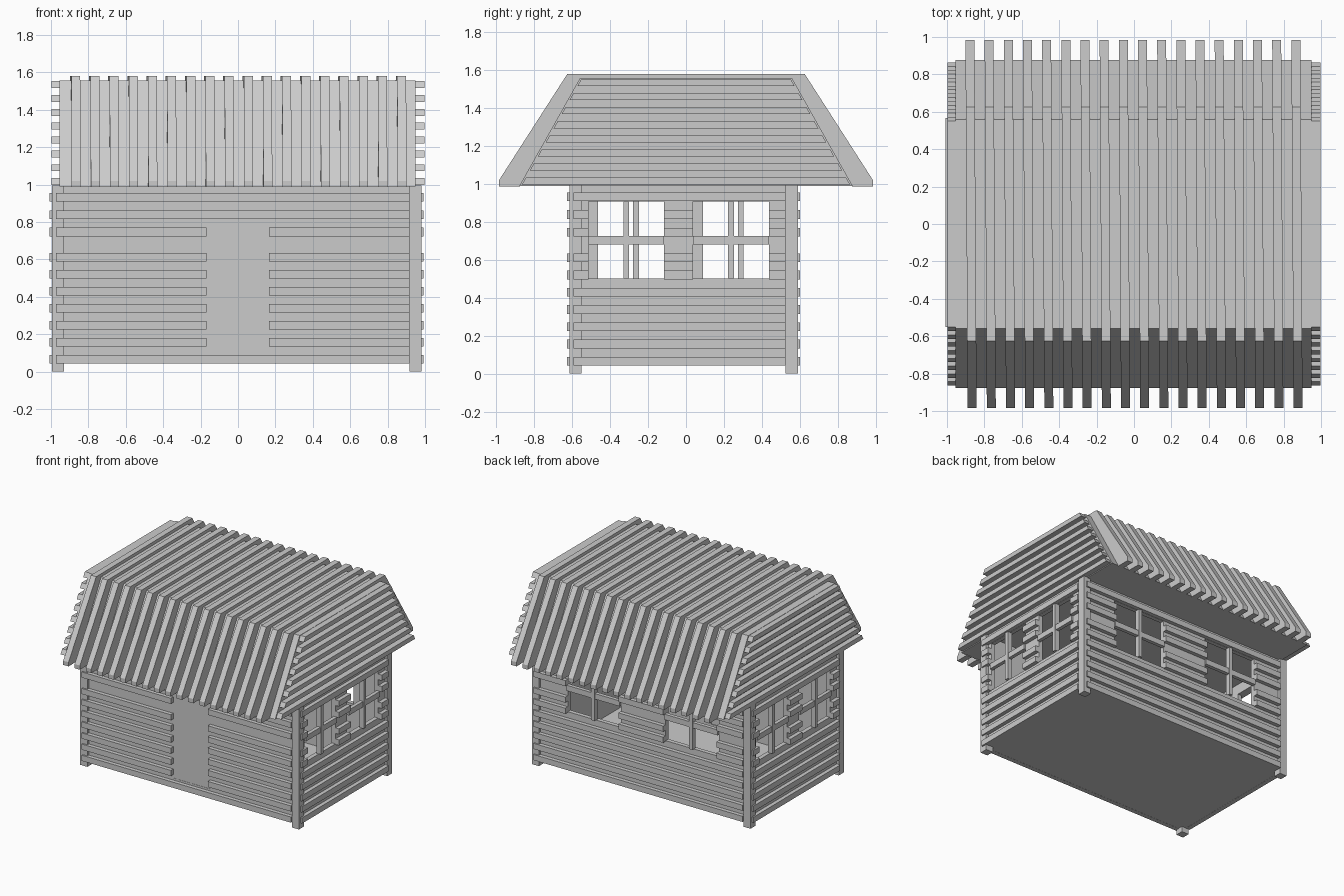
import bpy, bmesh, math
from mathutils import Matrix, Vector

if "Cube" in bpy.data.objects:
    bpy.data.objects.remove(bpy.data.objects["Cube"])

C = Vector((-0.007, -0.013, 0))      # centre of the house body
HX, HY = 0.988, 0.602                # half sizes to the outer post faces
POST = 0.064
WIN_Z = (0.503, 0.907)


def make(name, bm, mat=Matrix()):
    bmesh.ops.recalc_face_normals(bm, faces=bm.faces)
    me = bpy.data.meshes.new(name)
    bm.to_mesh(me)
    bm.free()
    ob = bpy.data.objects.new(name, me)
    bpy.context.collection.objects.link(ob)
    ob.matrix_world = mat
    return ob


def box(bm, x, y, z):
    lo = Vector((x[0], y[0], z[0]))
    hi = Vector((x[1], y[1], z[1]))
    m = Matrix.Translation((lo + hi) / 2) @ Matrix.Diagonal((*(hi - lo), 1))
    bmesh.ops.create_cube(bm, size=1, matrix=m)


def prism(bm, profile, x0, x1, skew=0.0):
    """Extrude a (y, z) profile along x; skew shifts x with y."""
    a = [bm.verts.new((x0 + skew * y, y, z)) for y, z in profile]
    b = [bm.verts.new((x1 + skew * y, y, z)) for y, z in profile]
    bm.faces.new(a)
    bm.faces.new(b[::-1])
    for i in range(len(a)):
        j = (i + 1) % len(a)
        bm.faces.new((a[i], b[i], b[j], a[j]))


def split(u0, u1, cuts):
    """Pieces of the span u0..u1 left after removing the cuts."""
    edges = [u0] + [e for c in sorted(cuts) for e in c] + [u1]
    return list(zip(edges[::2], edges[1::2]))


PLANK_Z = [0.066 + 0.0909 * i for i in range(7)] + [0.746, 0.839, 0.932]


def wall(side, angle, half, face, openings):
    """Wall facing -y locally, turned into place. openings: (u0, u1, z0, z1)."""
    mat = Matrix.Translation(C) @ Matrix.Rotation(angle, 4, 'Z')
    end = half - POST
    # recessed backing panel with openings
    bm = bmesh.new()
    y = (-face + 0.02, -face + 0.055)
    for p in split(-end, end, [o[:2] for o in openings]):
        box(bm, p, y, (0.045, 0.995))
    for u0, u1, z0, z1 in openings:
        box(bm, (u0, u1), y, (0.045, z0))
        box(bm, (u0, u1), y, (z1, 0.995))
    make(side + "_wall_panel", bm, mat)
    # raised planks, each lapping over one corner post
    bm = bmesh.new()
    for z in PLANK_Z:
        cuts = [o[:2] for o in openings if o[2] < z < o[3]]
        for p in split(-half + 0.022, end, cuts):
            box(bm, p, (-face - 0.012, -face + 0.025), (z - 0.023, z + 0.023))
    make(side + "_wall_planks", bm, mat)
    return mat


def window_bars(side, mat, face, openings):
    bm = bmesh.new()
    y = (-face, -face + 0.04)
    for u0, u1, z0, z1 in openings:
        m = (u0 + u1) / 2
        box(bm, (m - 0.015, m + 0.015), y, (z0, z1))
        box(bm, (u0, u1), (-face + 0.005, -face + 0.035), (0.68, 0.725))
    make(side + "_window_bars", bm, mat)


def windows(centres, width):
    return [(c - width / 2, c + width / 2, *WIN_Z) for c in centres]


# Walls: front with a door, the others with windows
door = (-0.161, 0.173, 0.105, 0.785)
mat = wall("front", 0, HX, HY, [door])
bm = bmesh.new()
box(bm, door[:2], (-HY + 0.022, -HY + 0.05), door[2:])
make("door", bm, mat)

for side, angle, half, face, ops in (
        ("right", math.pi / 2, HY, HX, windows((-0.302, 0.25), 0.4)),
        ("back", math.pi, HX, HY, windows((-0.437, 0.448), 0.48)),
        ("left", -math.pi / 2, HY, HX, windows((-0.302, 0.25), 0.4))):
    mat = wall(side, angle, half, face, ops)
    window_bars(side, mat, face, ops)

# Corner posts
bm = bmesh.new()
for sx in (-1, 1):
    for sy in (-1, 1):
        xs = sorted((sx * HX, sx * (HX - POST)))
        ys = sorted((sy * HY, sy * (HY - POST)))
        box(bm, xs, ys, (0, 0.995))
make("corner_posts", bm, Matrix.Translation(C))

# Floor
bm = bmesh.new()
box(bm, (-HX + 0.02, HX - 0.02), (-HY + 0.02, HY - 0.02), (0.044, 0.07))
make("floor", bm, Matrix.Translation(C))

# Roof core
Z0, Z1, Y0, Y1 = 0.99, 1.555, 0.878, 0.56
bm = bmesh.new()
prism(bm, [(-Y0, Z0), (Y0, Z0), (Y1, Z1), (-Y1, Z1)], -0.955, 0.95)
make("roof_core", bm)

# Roof slats folded over both slopes and the flat top
half_profile = [(0.625, 1.58), (0.985, 1.02), (0.985, 0.986), (0.875, 0.986), (0.555, 1.55)]
profile = half_profile + [(-y, z) for y, z in reversed(half_profile)]
bm = bmesh.new()
for i in range(18):
    x = (i - 8.5) * 0.1025
    prism(bm, profile, x - 0.024, x + 0.024, skew=-0.006)
make("roof_slats", bm)

# Gable slats, shortened to follow the slope
bm = bmesh.new()
for i in range(8):
    za = 0.997 + 0.0741 * i
    zb = za + 0.037
    ya, yb = (Y0 - 0.01 - (z - Z0) * (Y0 - Y1) / (Z1 - Z0) for z in (za, zb))
    quad = [(-ya, za), (ya, za), (yb, zb), (-yb, zb)]
    prism(bm, quad, -0.998, -0.95)
    prism(bm, quad, 0.945, 0.996)
make("gable_slats", bm)
